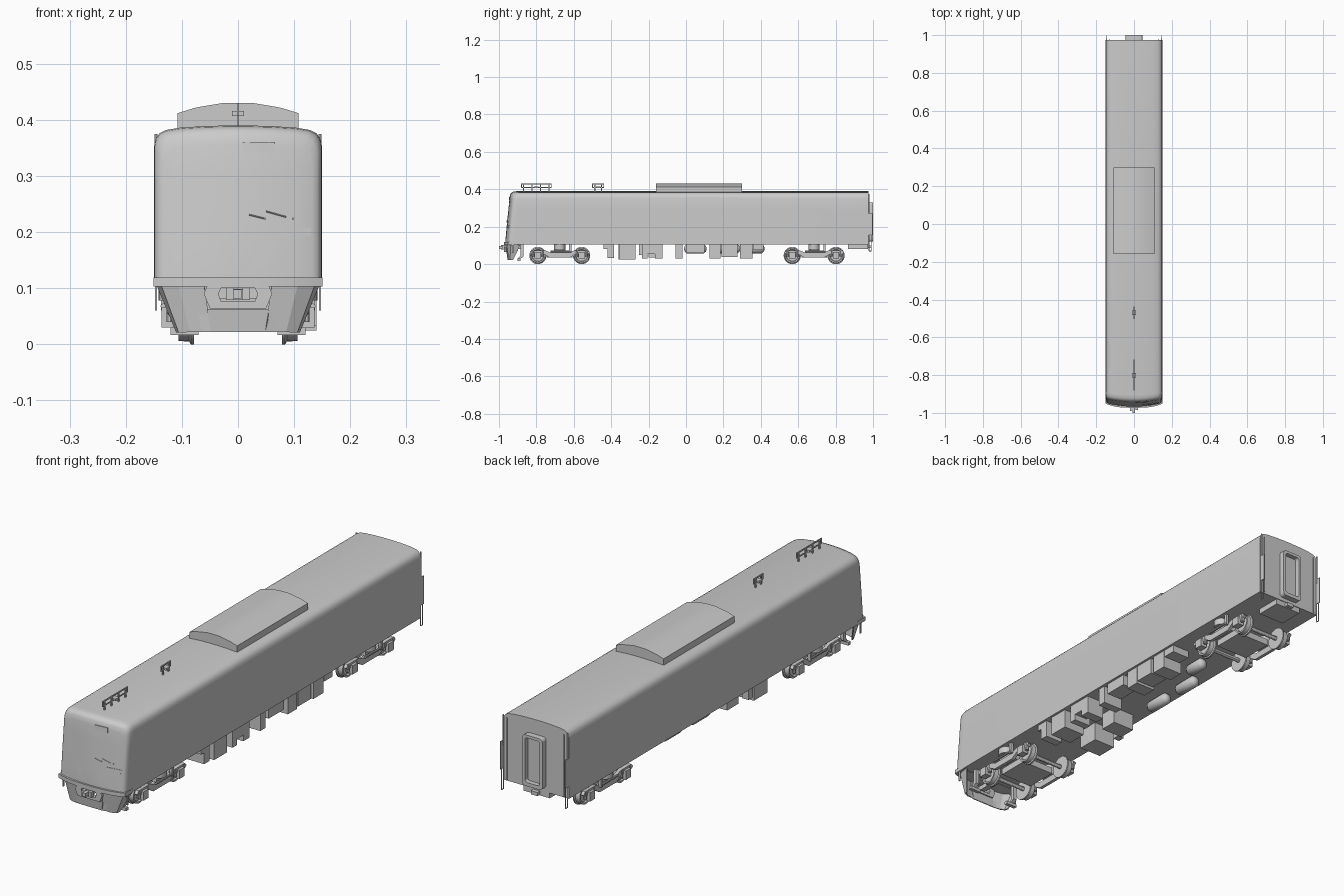
import bpy, bmesh, math
from mathutils import Matrix, Vector

if "Cube" in bpy.data.objects:
    bpy.data.objects.remove(bpy.data.objects["Cube"])


def finish(name, bm, smooth=None):
    bmesh.ops.recalc_face_normals(bm, faces=bm.faces)
    me = bpy.data.meshes.new(name)
    bm.to_mesh(me)
    bm.free()
    ob = bpy.data.objects.new(name, me)
    bpy.context.collection.objects.link(ob)
    if smooth:
        bpy.ops.object.select_all(action='DESELECT')
        ob.select_set(True)
        bpy.context.view_layer.objects.active = ob
        bpy.ops.object.shade_smooth_by_angle(angle=math.radians(smooth))
    return ob


def box(bm, x0, x1, y0, y1, z0, z1):
    m = Matrix.Translation(((x0 + x1) / 2, (y0 + y1) / 2, (z0 + z1) / 2))
    bmesh.ops.create_cube(bm, size=1, matrix=m @ Matrix.Diagonal((x1 - x0, y1 - y0, z1 - z0, 1)))


def cyl(bm, a, b, r, n=16):
    a, b = Vector(a), Vector(b)
    rot = (b - a).to_track_quat('Z', 'Y').to_matrix().to_4x4()
    bmesh.ops.create_cone(bm, cap_ends=True, segments=n, radius1=r, radius2=r,
                          depth=(b - a).length, matrix=Matrix.Translation((a + b) / 2) @ rot)


def loft(bm, rings, closed=True, caps=True):
    vs = [[bm.verts.new(p) for p in r] for r in rings]
    n = len(vs[0])
    for r, s in zip(vs, vs[1:]):
        for i in range(n if closed else n - 1):
            j = (i + 1) % n
            bm.faces.new((r[i], r[j], s[j], s[i]))
    if caps:
        bm.faces.new(vs[0])
        bm.faces.new(vs[-1])
    return vs


def prism_x(bm, yz, x0, x1):
    loft(bm, [[(x, y, z) for y, z in yz] for x in (x0, x1)])


def rrect(w, z0, z1, r, y, n=4):
    pts = []
    for k, (cx, cz) in enumerate([(w - r, z1 - r), (r - w, z1 - r), (r - w, z0 + r), (w - r, z0 + r)]):
        for i in range(n + 1):
            a = math.pi / 2 * (k + i / n)
            pts.append((cx + r * math.cos(a), y, cz + r * math.sin(a)))
    return pts


def front_y(x, z):
    return -0.967 + 0.018 * (x / 0.15) ** 2 + 0.10 * max(z - 0.12, 0)


# car body: one roof section lofted along the car, closing in on a raked, bowed cab front
half = [(.15, .105), (.15, .2), (.15, .29), (.15, .352), (.147, .366), (.140, .376), (.128, .382),
        (.105, .386), (.06, .389), (.02, .39)]
section = half + [(-x, z) for x, z in reversed(half)]
bm = bmesh.new()
rings = [[(x, .975, z) for x, z in section]]
for s, d in [(1, .035), (.993, .018), (.975, .007), (.945, .002), (.88, 0), (.7, 0), (.5, 0), (.3, 0), (.02, 0)]:
    ring = []
    for x, z in section:
        px, pz = x * s, .105 + (z - .105) * s
        ring.append((px, front_y(px, pz) + d, pz))
    rings.append(ring)
vs = loft(bm, rings, closed=False)
bm.faces.new([r[0] for r in vs] + [r[-1] for r in reversed(vs)])
finish('car_body', bm, 35)

# ledge under the cab front
bm = bmesh.new()
xs = [-.151 + .302 * i / 16 for i in range(17)]
outer = [(x, -.973 + .022 * abs(x / .151) ** 3) for x in xs]
outline = [(-.151, -.9)] + outer + [(.151, -.9)]
loft(bm, [[(x, y, z) for x, y in outline] for z in (.103, .119)])
finish('front_ledge', bm, 35)

# front marker panels and wipers that follow the cab face
bm = bmesh.new()
for x0, x1, z0, z1 in [(.008, .066, .341, .361), (.07, .13, .192, .207)]:
    loft(bm, [[(x, front_y(x, z) + d, z) for z, d in ((z0, -.002), (z1, -.002), (z1, .004), (z0, .004))]
              for x in [x0 + (x1 - x0) * i / 5 for i in range(6)]])
finish('front_panels', bm)
bm = bmesh.new()
for (xa, za), (xb, zb) in [((.02, .231), (.048, .224)), ((.05, .237), (.086, .227))]:
    cyl(bm, (xa, front_y(xa, za) - .003, za), (xb, front_y(xb, zb) - .003, zb), .0012, 6)
for x in (.048, .098):
    cyl(bm, (x, front_y(x, .224) + .004, .224), (x, front_y(x, .224) - .004, .224), .002, 8)
finish('wipers', bm)

# front skirt: tapered plate with folded-back wings and a gap for the coupler
bm = bmesh.new()
top = [(.142, -.885), (.134, -.935), (.105, -.954), (.06, -.962)]
low = [(.108, -.925), (.104, -.94), (.085, -.948), (.05, -.952)]
for s in (1, -1):
    loft(bm, [[(s * x, y, .104) for x, y in top], [(s * x, y, .022) for x, y in low]], False, False)
loft(bm, [[(-.055, -.957, .063), (.055, -.957, .063)], [(-.05, -.952, .022), (.05, -.952, .022)]], False, False)
bmesh.ops.remove_doubles(bm, verts=bm.verts, dist=.0005)
ob = finish('front_skirt', bm)
mod = ob.modifiers.new('thickness', 'SOLIDIFY')
mod.thickness = .005
mod.offset = 0

# coupler collar with coupler
bm = bmesh.new()
hexa = [(-.055, .104), (-.061, .09), (-.05, .064), (.05, .064), (.061, .09), (.055, .104)]
hole = [(-.03, .1), (-.035, .09), (-.03, .076), (.03, .076), (.035, .09), (.03, .1)]
r = [[(x, y, z) for x, z in p] for p, y in ((hexa, -.972), (hexa, -.95), (hole, -.95), (hole, -.972), (hexa, -.972))]
loft(bm, r, caps=False)
bmesh.ops.remove_doubles(bm, verts=bm.verts, dist=.0002)
finish('coupler_collar', bm)
bm = bmesh.new()
box(bm, -.012, .012, -.975, -.87, .08, .099)
box(bm, -.021, -.008, -.99, -.965, .079, .101)
box(bm, .008, .021, -.985, -.965, .079, .101)
box(bm, -.008, .006, -1.0, -.97, .082, .098)
finish('front_coupler', bm)

# roof air conditioner with arched lid
bm = bmesh.new()
arch = [(.108, .375), (.108, .412), (.075, .422), (.025, .4305)]
arch += [(-x, z) for x, z in reversed(arch)]
loft(bm, [[(x, y, z) for x, z in arch] for y in (-.16, .30)])
finish('roof_air_conditioner', bm, 20)

# roof aerials: rail frames on posts
for name, y0, y1, n in [('front_aerial', -.88, -.72, 4), ('rear_aerial', -.5, -.44, 2)]:
    bm = bmesh.new()
    box(bm, -.002, .002, y0, y1, .425, .430)
    box(bm, -.002, .002, y0, y1, .407, .411)
    for i in range(n):
        y = y0 + .012 + (y1 - y0 - .024) * i / (n - 1)
        box(bm, -.002, .002, y - .003, y + .003, .385, .43)
    for y in (y0, y1):
        box(bm, -.002, .002, y - .002, y + .002, .407, .43)
    yc = (y0 + y1) / 2
    box(bm, -.011, .011, yc - .012, yc + .012, .407, .416)
    finish(name, bm)

# rear gangway: rounded frame around a set-back door
bm = bmesh.new()
loft(bm, [rrect(.046, .12, .33, .014, .97), rrect(.046, .12, .33, .014, 1.0),
          rrect(.034, .135, .318, .01, 1.0), rrect(.034, .135, .318, .01, .98)])
finish('gangway_frame', bm, 30)

# rear corner poles, side shields and step loops
bm = bmesh.new()
for s in (1, -1):
    for y in (.979, .991):
        cyl(bm, (s * .146, y, .07), (s * .146, y, .16), .002, 6)
    cyl(bm, (s * .146, .978, .07), (s * .146, .992, .07), .002, 6)
    cyl(bm, (s * .146, .979, .25), (s * .146, .979, .375), .003, 6)
    cyl(bm, (s * .13, .979, .11), (s * .13, .979, .365), .002, 6)
    box(bm, s * .147 - .002, s * .147 + .002, .974, .998, .155, .27)
finish('rear_corner_fittings', bm)
bm = bmesh.new()
box(bm, -.06, .06, .865, .972, .082, .107)
box(bm, -.015, .015, .95, .988, .085, .1)
finish('rear_coupler_box', bm)

# bogies
frame = [(-.16, .062), (-.15, .074), (-.08, .074), (-.05, .062), (.05, .062), (.08, .074), (.15, .074), (.16, .062),
         (.15, .054), (.085, .054), (.055, .036), (-.055, .036), (-.085, .054), (-.15, .054)]
wheel = [(.078, .0), (.078, .046), (.084, .046), (.087, .041), (.106, .04), (.106, .033), (.1, .03), (.1, .0)]
for name, yc in (('front', -.675), ('rear', .685)):
    bm = bmesh.new()
    for dy in (-.117, .117):
        cyl(bm, (-.12, yc + dy, .046), (.12, yc + dy, .046), .009, 12)
        for s in (1, -1):
            loft(bm, [[(s * x, yc + dy + max(r, .001) * math.cos(a), .046 + max(r, .001) * math.sin(a))
                       for a in [math.tau * i / 28 for i in range(28)]] for x, r in wheel])
    finish(name + '_wheelsets', bm, 30)
    bm = bmesh.new()
    box(bm, -.075, .075, yc - .068, yc + .068, .035, .062)
    box(bm, -.122, .122, yc - .03, yc + .03, .062, .082)
    for s in (1, -1):
        x0, x1 = sorted((s * .112, s * .126))
        prism_x(bm, [(yc + y, z) for y, z in frame], x0, x1)
        cyl(bm, (s * .112, yc, .078), (s * .112, yc, .108), .03, 20)
        cyl(bm, (s * .133, yc - .05, .068), (s * .133, yc + .06, .068), .005, 10)
        box(bm, s * .131 - .006, s * .131 + .006, yc + .05, yc + .062, .06, .106)
        for dy in (-.117, .117):
            box(bm, s * .122 - .014, s * .122 + .014, yc + dy - .017, yc + dy + .017, .03, .066)
            for k in (-.026, .026):
                cyl(bm, (s * .12, yc + dy + k, .04), (s * .12, yc + dy + k, .07), .008, 10)
    finish(name + '_bogie_frame', bm, 30)

# rail guards ahead of the front bogie
bm = bmesh.new()
for s in (1, -1):
    x0, x1 = sorted((s * .07, s * .12))
    prism_x(bm, [(-.885, .105), (-.87, .105), (-.87, .04), (-.9, .018), (-.9, .028), (-.885, .045)],
            s * .1 - .008, s * .1 + .008)
    box(bm, x0, x1, -.9, -.885, .017, .03)
    box(bm, s * .146 - .002, s * .146 + .002, -.93, -.922, .06, .106)
finish('rail_guards', bm)

# underfloor equipment boxes: x0, x1, y0, y1, bottom z
bm = bmesh.new()
for x0, x1, y0, y1, z0 in [
        (.05, .14, -.44, -.42, .08), (.06, .14, -.42, -.385, .033), (.04, .14, -.355, -.27, .025),
        (.06, .14, -.235, -.205, .03), (.08, .14, -.205, -.165, .055), (.06, .14, -.165, -.125, .03),
        (.05, .14, -.055, -.02, .03), (.05, .14, .125, .185, .03), (.06, .14, .19, .275, .037),
        (.05, .14, .29, .355, .03), (.06, .14, .36, .415, .075), (.07, .14, .0, .1, .06),
        (-.12, -.02, -.36, -.27, .025), (-.1, 0, -.2, -.125, .035), (-.13, -.1, -.25, -.22, .05)]:
    box(bm, x0, x1, y0, y1, z0, .107)
finish('underfloor_boxes', bm)

# underfloor air tanks with domed ends
bm = bmesh.new()
for x, y0, y1, r in [(-.02, .32, .42, .024), (-.088, .17, .29, .024), (-.09, -.01, .11, .024)]:
    prof = [(y0, .2), (y0 + .004, .65), (y0 + .014, 1), (y1 - .014, 1), (y1 - .004, .65), (y1, .2)]
    loft(bm, [[(x + r * k * math.cos(a), y, .082 + r * k * math.sin(a))
               for a in [math.tau * i / 20 for i in range(20)]] for y, k in prof])
finish('air_tanks', bm, 40)
